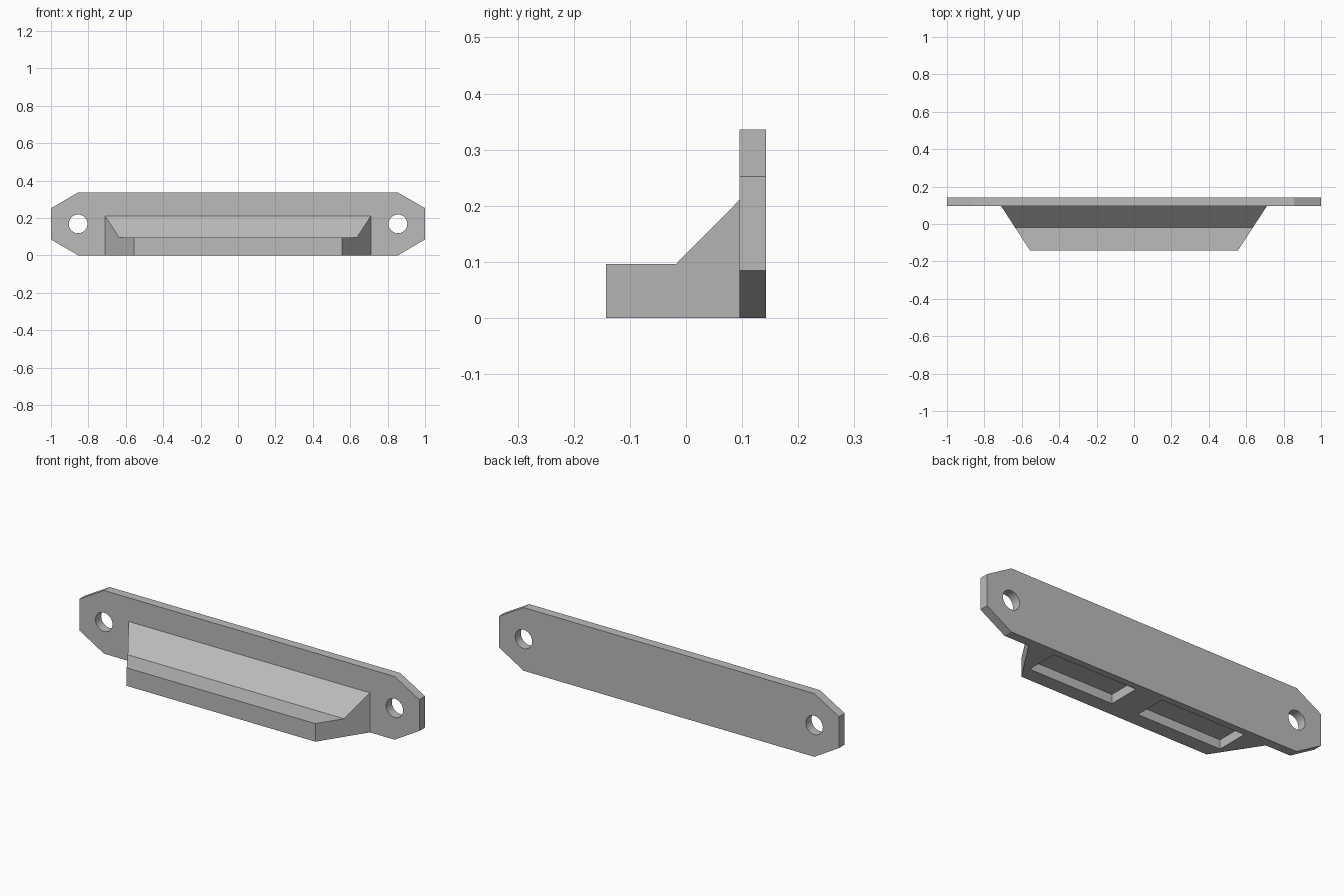
import bpy
import bmesh
from mathutils import Matrix, Vector

if "Cube" in bpy.data.objects:
    bpy.data.objects.remove(bpy.data.objects["Cube"], do_unlink=True)

BACK, PLATE_FRONT, FRONT = 0.143, 0.095, -0.143
HEIGHT, LEDGE = 0.336, 0.096

grey = bpy.data.materials.new("plain grey")
grey.use_nodes = True
colour = (0.5, 0.5, 0.5, 1)
grey.diffuse_color = colour
grey.node_tree.nodes["Principled BSDF"].inputs["Base Color"].default_value = colour


def add_object(name, bm):
    bmesh.ops.recalc_face_normals(bm, faces=bm.faces)
    mesh = bpy.data.meshes.new(name)
    bm.to_mesh(mesh)
    bm.free()
    mesh.materials.append(grey)
    obj = bpy.data.objects.new(name, mesh)
    bpy.context.collection.objects.link(obj)
    return obj


def prism(name, points, offset):
    """Extrude a flat outline along an offset."""
    bm = bmesh.new()
    face = bm.faces.new([bm.verts.new(p) for p in points])
    extruded = bmesh.ops.extrude_face_region(bm, geom=[face])["geom"]
    verts = [v for v in extruded if isinstance(v, bmesh.types.BMVert)]
    bmesh.ops.translate(bm, verts=verts, vec=Vector(offset))
    return add_object(name, bm)


def combine(target, tool, operation):
    """Apply a boolean and discard the helper object."""
    tool.hide_render = True
    mod = target.modifiers.new(operation.lower(), "BOOLEAN")
    mod.operation, mod.solver, mod.object = operation, "EXACT", tool
    bpy.context.view_layer.objects.active = target
    bpy.ops.object.modifier_apply(modifier=mod.name)
    bpy.data.objects.remove(tool, do_unlink=True)


# Mounting plate with chamfered ends
half = [(0.855, 0), (1, 0.085), (1, 0.252), (0.855, HEIGHT)]
outline = half + [(-x, z) for x, z in reversed(half)]
bracket = prism("mounting_bracket", [(x, PLATE_FRONT, z) for x, z in outline],
                (0, BACK - PLATE_FRONT, 0))

# Ledge block with sloped top, its ends tapering towards the front
INSIDE = 0.12
profile = [(FRONT, 0), (INSIDE, 0), (INSIDE, 0.21), (PLATE_FRONT, 0.21),
           (-0.018, LEDGE), (FRONT, LEDGE)]
block = prism("ledge_block", [(-1, y, z) for y, z in profile], (2, 0, 0))
taper = [(0.555, FRONT), (0.71, PLATE_FRONT), (0.71, INSIDE)]
taper += [(-x, y) for x, y in reversed(taper)]
mask = prism("taper_mask", [(x, y, -0.1) for x, y in taper], (0, 0, 1))
combine(block, mask, "INTERSECT")
combine(bracket, block, "UNION")

for side in (-1, 1):
    # Screw hole
    bm = bmesh.new()
    bmesh.ops.create_cone(bm, cap_ends=True, segments=32, radius1=0.05,
                          radius2=0.05, depth=1,
                          matrix=Matrix.Translation((side * 0.855, 0, HEIGHT / 2))
                          @ Matrix.Rotation(1.5708, 4, "X"))
    combine(bracket, add_object("hole_cutter", bm), "DIFFERENCE")

    # Underside pocket
    pocket = [(0.078, -0.065), (0.57, -0.065), (0.57, 0.106), (0.078, 0.106)]
    cutter = prism("pocket_cutter", [(side * x, y, -0.1) for x, y in pocket],
                   (0, 0, 0.148))
    combine(bracket, cutter, "DIFFERENCE")

# Flat faces with smooth hole walls
bpy.ops.object.select_all(action="DESELECT")
bracket.select_set(True)
bpy.context.view_layer.objects.active = bracket
bpy.ops.object.shade_smooth_by_angle(angle=0.5)
